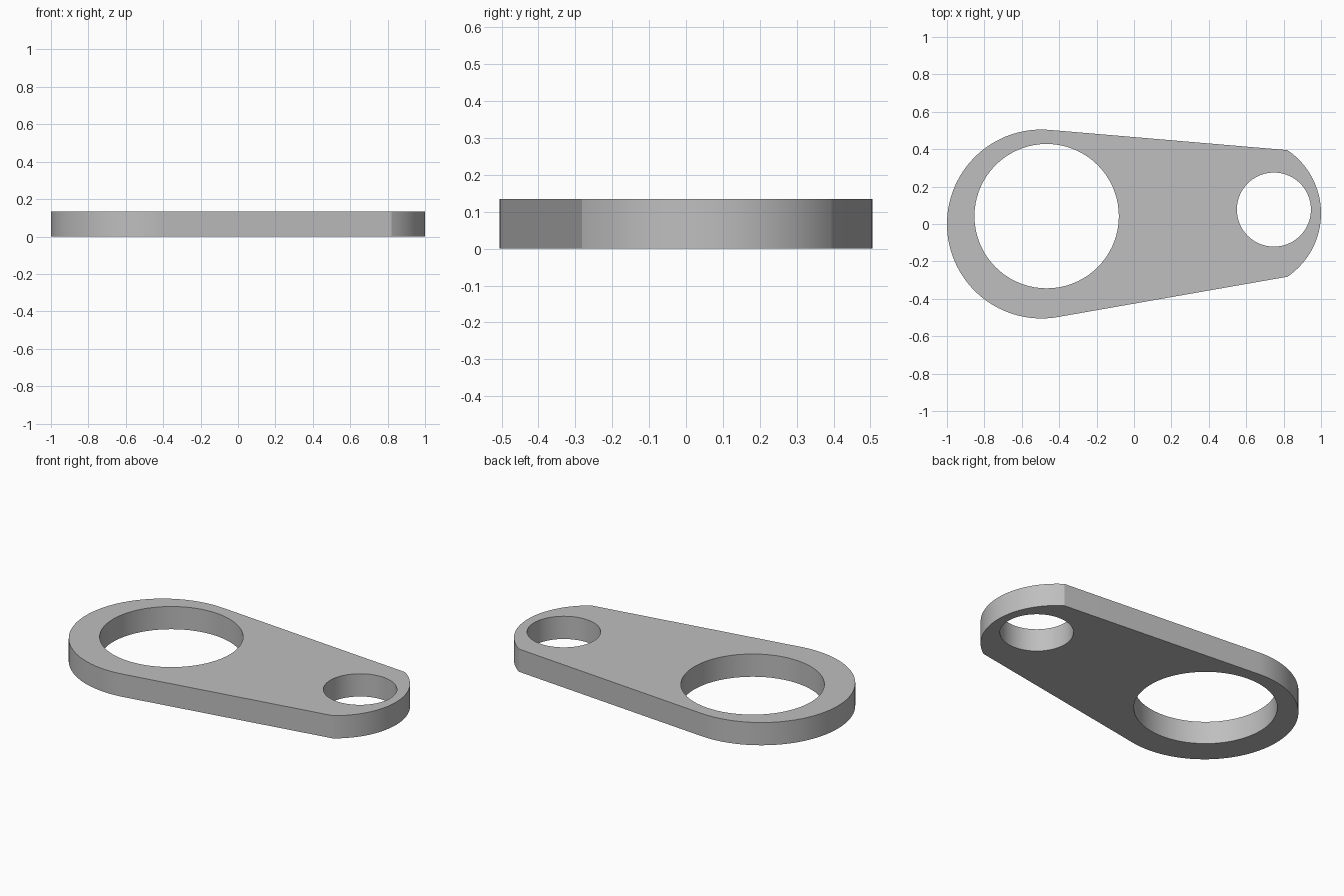
import bpy
import bmesh
import math
from mathutils import Vector

cube = bpy.data.objects.get("Cube")
if cube:
    bpy.data.objects.remove(cube, do_unlink=True)

THICKNESS = 0.135
BIG_CENTRE, BIG_RADIUS = Vector((-0.495, 0.0)), 0.505
TIP_TOP, TIP_BOTTOM, TIP_X = Vector((0.82, 0.395)), Vector((0.82, -0.282)), 1.0
HOLES = [((-0.467, 0.042), 0.386), ((0.748, 0.077), 0.198)]


def arc(centre, radius, start, end, steps):
    """Points along an arc, both ends included."""
    angles = [start + (end - start) * i / steps for i in range(steps + 1)]
    return [(centre[0] + radius * math.cos(a), centre[1] + radius * math.sin(a)) for a in angles]


def tangent_angle(point, side):
    """Angle on the big end where a straight edge to the point touches it."""
    d = point - BIG_CENTRE
    return math.atan2(d.y, d.x) + side * math.acos(BIG_RADIUS / d.length)


# Outline: round big end, two straight edges, shallow arc at the tip
start = tangent_angle(TIP_TOP, 1)
end = tangent_angle(TIP_BOTTOM, -1) + 2 * math.pi
outline = arc(BIG_CENTRE, BIG_RADIUS, start, end, 64)
half = (TIP_TOP.y - TIP_BOTTOM.y) / 2
rise = TIP_X - TIP_TOP.x
tip_radius = (half ** 2 + rise ** 2) / (2 * rise)
tip_centre = (TIP_X - tip_radius, (TIP_TOP.y + TIP_BOTTOM.y) / 2)
sweep = math.asin(half / tip_radius)
outline += arc(tip_centre, tip_radius, -sweep, sweep, 32)

# Fill between the outline and the two holes, then thicken
loops = [outline] + [arc(c, r, 0, 2 * math.pi, 72)[:-1] for c, r in HOLES]
bm = bmesh.new()
for loop in loops:
    verts = [bm.verts.new((x, y, 0)) for x, y in loop]
    for a, b in zip(verts, verts[1:] + verts[:1]):
        bm.edges.new((a, b))
bmesh.ops.triangle_fill(bm, edges=bm.edges[:], use_beauty=True, normal=(0, 0, 1))
extruded = bmesh.ops.extrude_face_region(bm, geom=bm.faces[:], use_keep_orig=True)
top = [g for g in extruded["geom"] if isinstance(g, bmesh.types.BMVert)]
bmesh.ops.translate(bm, verts=top, vec=(0, 0, THICKNESS))
bmesh.ops.recalc_face_normals(bm, faces=bm.faces[:])
mesh = bpy.data.meshes.new("link_plate")
bm.to_mesh(mesh)
bm.free()

# Plain grey metal
grey = bpy.data.materials.new("plain_grey")
grey.use_nodes = True
colour = (0.52, 0.52, 0.52, 1)
grey.diffuse_color = colour
grey.node_tree.nodes["Principled BSDF"].inputs["Base Color"].default_value = colour
mesh.materials.append(grey)

plate = bpy.data.objects.new("link_plate", mesh)
bpy.context.collection.objects.link(plate)
bpy.ops.object.select_all(action="DESELECT")
plate.select_set(True)
bpy.context.view_layer.objects.active = plate
bpy.ops.object.shade_smooth_by_angle(angle=math.radians(20))
